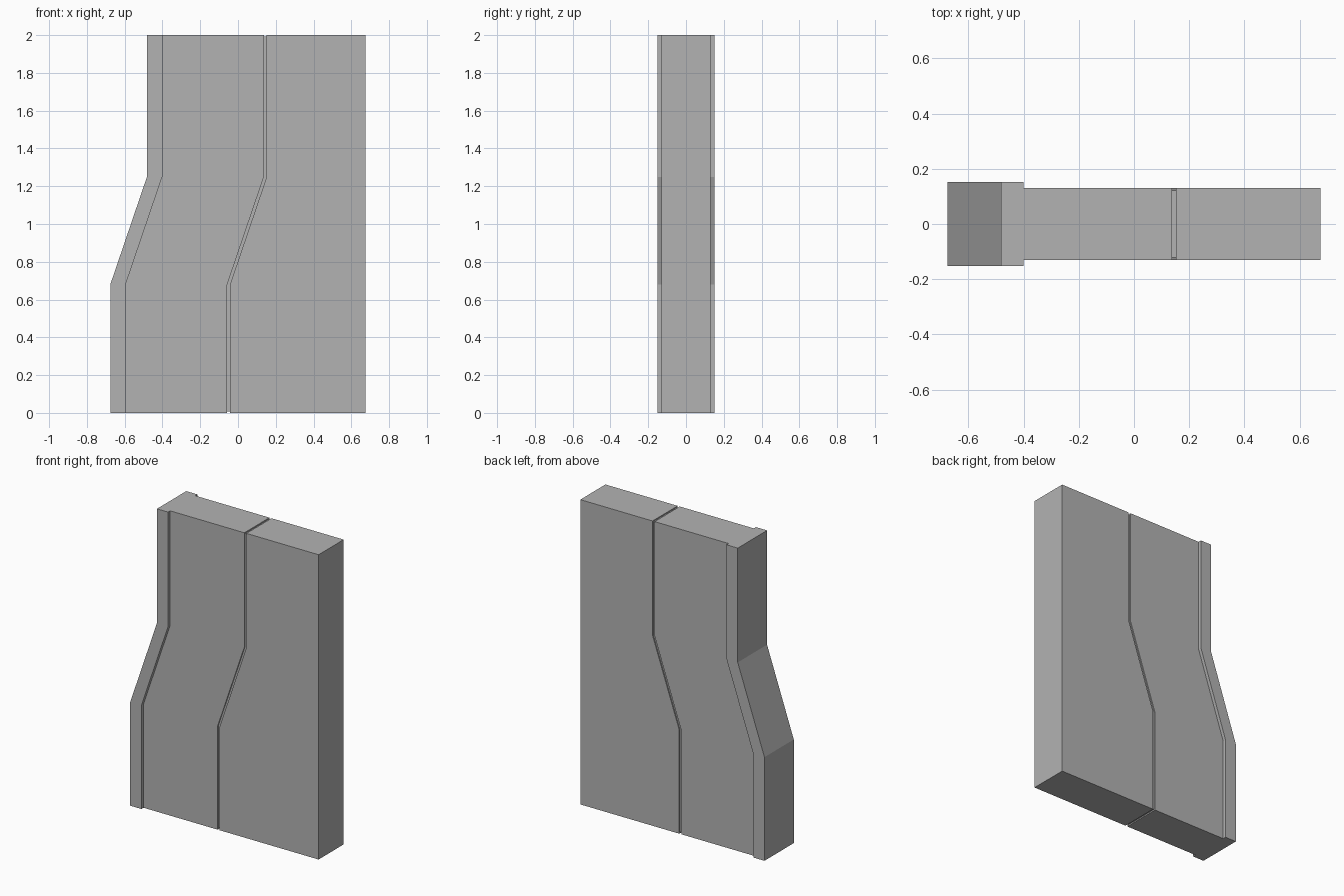
import bpy
import bmesh

cube = bpy.data.objects.get("Cube")
if cube:
    bpy.data.objects.remove(cube, do_unlink=True)

grey = bpy.data.materials.new("plain grey")
grey.use_nodes = True
grey.diffuse_color = (0.45, 0.45, 0.45, 1)
grey.node_tree.nodes["Principled BSDF"].inputs["Base Color"].default_value = grey.diffuse_color

HEIGHT = 2.0
BENDS = (0.68, 1.25)      # heights where the edge starts and stops leaning
LEAN = 0.194              # sideways shift between the bends
RIM, PANEL, DEPTH = 0.152, 0.13, 0.008
GROOVE = (-0.057, -0.042)


def loft(name, rings):
    """Join matching closed rings of points into a solid with capped ends."""
    bm = bmesh.new()
    loops = [[bm.verts.new(p) for p in ring] for ring in rings]
    count = len(loops[0])
    for a, b in zip(loops, loops[1:]):
        for i in range(count):
            j = (i + 1) % count
            bm.faces.new((a[i], a[j], b[j], b[i]))
    bm.faces.new(loops[0])
    bm.faces.new(loops[-1])
    bmesh.ops.recalc_face_normals(bm, faces=bm.faces)
    mesh = bpy.data.meshes.new(name)
    bm.to_mesh(mesh)
    bm.free()
    mesh.materials.append(grey)
    obj = bpy.data.objects.new(name, mesh)
    bpy.context.collection.objects.link(obj)
    return obj


# Slab outline seen from above: thick rim, panel, groove, panel
half = [(-0.676, RIM), (-0.595, RIM), (-0.595, PANEL),
        (GROOVE[0], PANEL), (GROOVE[0], PANEL - DEPTH),
        (GROOVE[1], PANEL - DEPTH), (GROOVE[1], PANEL), (0.676, PANEL)]
outline = half + [(x, -y) for x, y in reversed(half)]


def section(z, shift):
    # The straight edge stays put while everything else leans
    return [(x if x > 0.6 else x + shift, y, z) for x, y in outline]


slab = loft("door_slab", [section(0, 0), section(BENDS[0], 0),
                          section(BENDS[1], LEAN), section(HEIGHT, LEAN)])

# The groove continues across the bottom and top ends
for name, z, shift in (("bottom_cutter", 0, 0), ("top_cutter", HEIGHT, LEAN)):
    a, b = GROOVE[0] + shift, GROOVE[1] + shift
    rings = [[(a, -0.2, h), (b, -0.2, h), (b, 0.2, h), (a, 0.2, h)]
             for h in (z - DEPTH, z + DEPTH)]
    cutter = loft(name, rings)
    cutter.hide_render = True
    cut = slab.modifiers.new(name, 'BOOLEAN')
    cut.operation = 'DIFFERENCE'
    cut.solver = 'EXACT'
    cut.object = cutter
    bpy.context.view_layer.objects.active = slab
    bpy.ops.object.modifier_apply(modifier=name)
    bpy.data.objects.remove(cutter, do_unlink=True)
